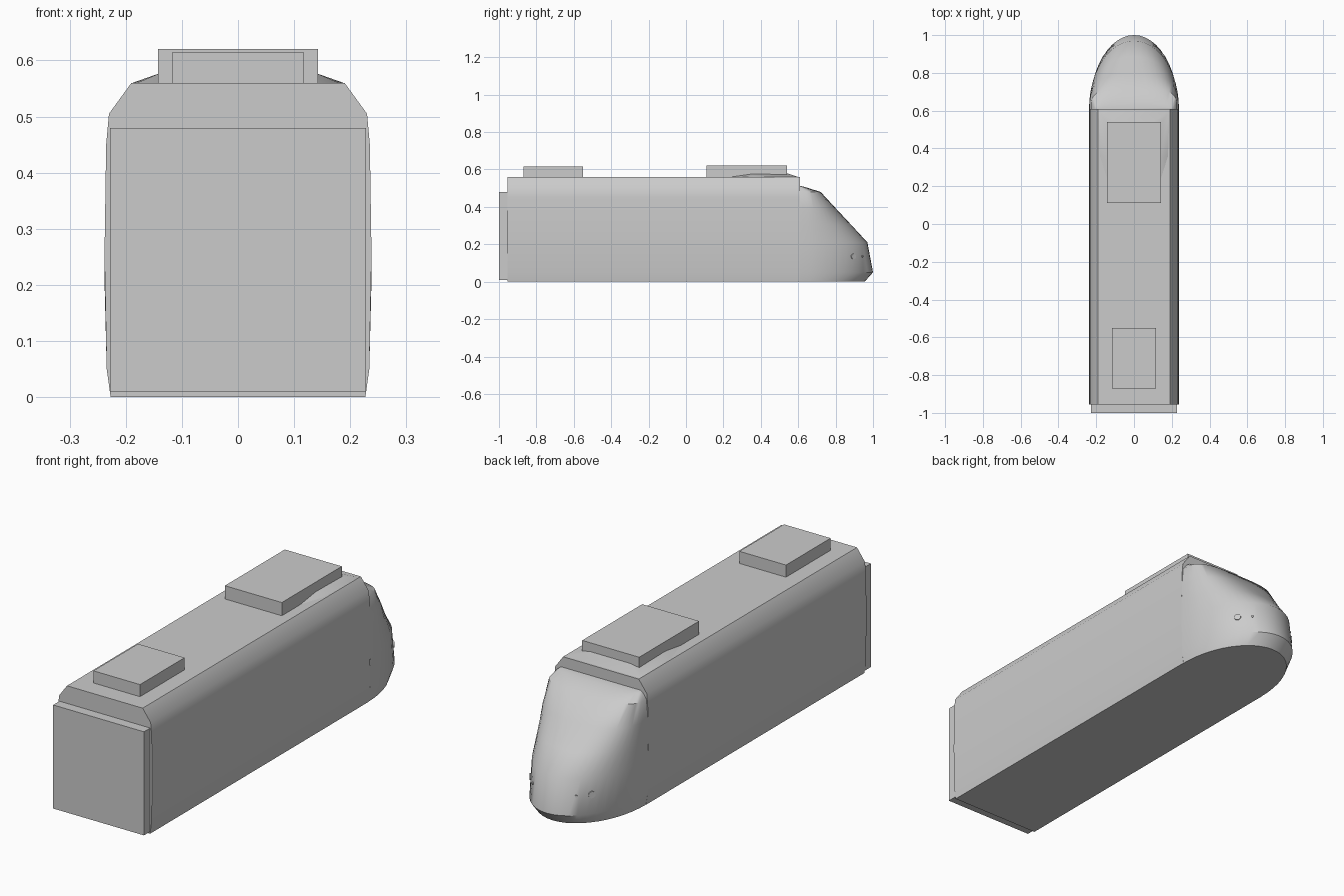
import bpy, bmesh, math
from mathutils import Vector

cube = bpy.data.objects.get("Cube")
if cube:
    bpy.data.objects.remove(cube, do_unlink=True)

grey = bpy.data.materials.new("plain_grey")
grey.use_nodes = True
colour = (0.6, 0.6, 0.6, 1)
grey.diffuse_color = colour
grey.node_tree.nodes["Principled BSDF"].inputs["Base Color"].default_value = colour


def finish(name, bm, angle=None):
    bmesh.ops.recalc_face_normals(bm, faces=bm.faces)
    mesh = bpy.data.meshes.new(name)
    bm.to_mesh(mesh)
    bm.free()
    obj = bpy.data.objects.new(name, mesh)
    bpy.context.collection.objects.link(obj)
    mesh.materials.append(grey)
    if angle:
        bpy.ops.object.select_all(action='DESELECT')
        obj.select_set(True)
        bpy.context.view_layer.objects.active = obj
        bpy.ops.object.shade_smooth_by_angle(angle=math.radians(angle))
    return obj


def loft(bm, rings, closed):
    """Bridge rings of points, then cap the first and last ring."""
    rows = [[bm.verts.new(p) for p in ring] for ring in rings]
    count = len(rows[0])
    for a, b in zip(rows, rows[1:]):
        for i in range(count if closed else count - 1):
            j = (i + 1) % count
            bm.faces.new((a[i], a[j], b[j], b[i]))
    bm.faces.new(rows[0])
    bm.faces.new(rows[-1])


def box(name, half_x, y0, y1, z0, z1):
    bm = bmesh.new()
    loft(bm, [[(-half_x, y0, z), (half_x, y0, z), (half_x, y1, z), (-half_x, y1, z)]
              for z in (z0, z1)], True)
    return finish(name, bm)


# Carriage body: one rounded cross-section swept along y
half = [(0.227, 0), (0.234, 0.05), (0.238, 0.25), (0.235, 0.45), (0.23, 0.505), (0.19, 0.56)]
section = half + [(-x, z) for x, z in reversed(half)]
bm = bmesh.new()
loft(bm, [[(x, y, z) for x, z in section] for y in (-0.955, 0.61)], True)
finish("carriage_body", bm, 35)

# Gangway end and roof equipment
box("gangway_end", 0.228, -1, -0.95, 0.01, 0.48)
box("front_roof_unit", 0.143, 0.11, 0.54, 0.55, 0.62)
box("rear_roof_unit", 0.117, -0.87, -0.55, 0.55, 0.615)

# Nose: height, half width, length and squareness of each curved level
NOSE_Y = 0.61
levels = [(0, 0.226, 0.345, 1), (0.05, 0.234, 0.39, 1), (0.21, 0.238, 0.36, 1),
          (0.30, 0.237, 0.277, 0.9), (0.39, 0.236, 0.193, 0.75),
          (0.48, 0.228, 0.11, 0.6), (0.505, 0.21, 0.03, 0.5), (0.512, 0.2, 0.004, 0.5)]


def nose_point(t, z, width, length, square):
    c, s = math.cos(t), math.sin(t)
    return Vector((math.copysign(abs(c) ** square, c) * width,
                   NOSE_Y + length * max(s, 0) ** square, z))


STEPS = 24
bm = bmesh.new()
loft(bm, [[nose_point(math.pi * i / STEPS, *lv) for i in range(STEPS + 1)]
          for lv in levels], False)
finish("nose", bm, 40)

# Shallow roof fairing behind the nose
bm = bmesh.new()
for side in (-1, 1):
    for x, y, z in ((0.13, 0.2, 0.56), (0.18, 0.36, 0.56), (0.188, 0.6, 0.56),
                    (0.14, 0.35, 0.577), (0.14, 0.53, 0.574), (0.1, 0.54, 0.58)):
        bm.verts.new((side * x, y, z))
bmesh.ops.convex_hull(bm, input=bm.verts)
finish("roof_fairing", bm, 30)

# Lamps set flush on both sides of the nose
lamp_z, lamp_w, lamp_l = 0.135, 0.236, 0.375
for side, label in ((1, "left"), (-1, "right")):
    for name, y, radius in (("headlamp", 0.895, 0.015), ("marker_lamp", 0.943, 0.005)):
        s = (y - NOSE_Y) / lamp_l
        c = math.sqrt(1 - s * s)
        normal = Vector((side * c / lamp_w, s / lamp_l, 0.1)).normalized()
        bm = bmesh.new()
        bmesh.ops.create_cone(bm, cap_ends=True, segments=16, radius1=radius,
                              radius2=radius, depth=0.008)
        obj = finish(label + "_" + name, bm, 40)
        obj.location = (side * c * lamp_w, y, lamp_z)
        obj.rotation_euler = normal.to_track_quat('Z', 'Y').to_euler()
